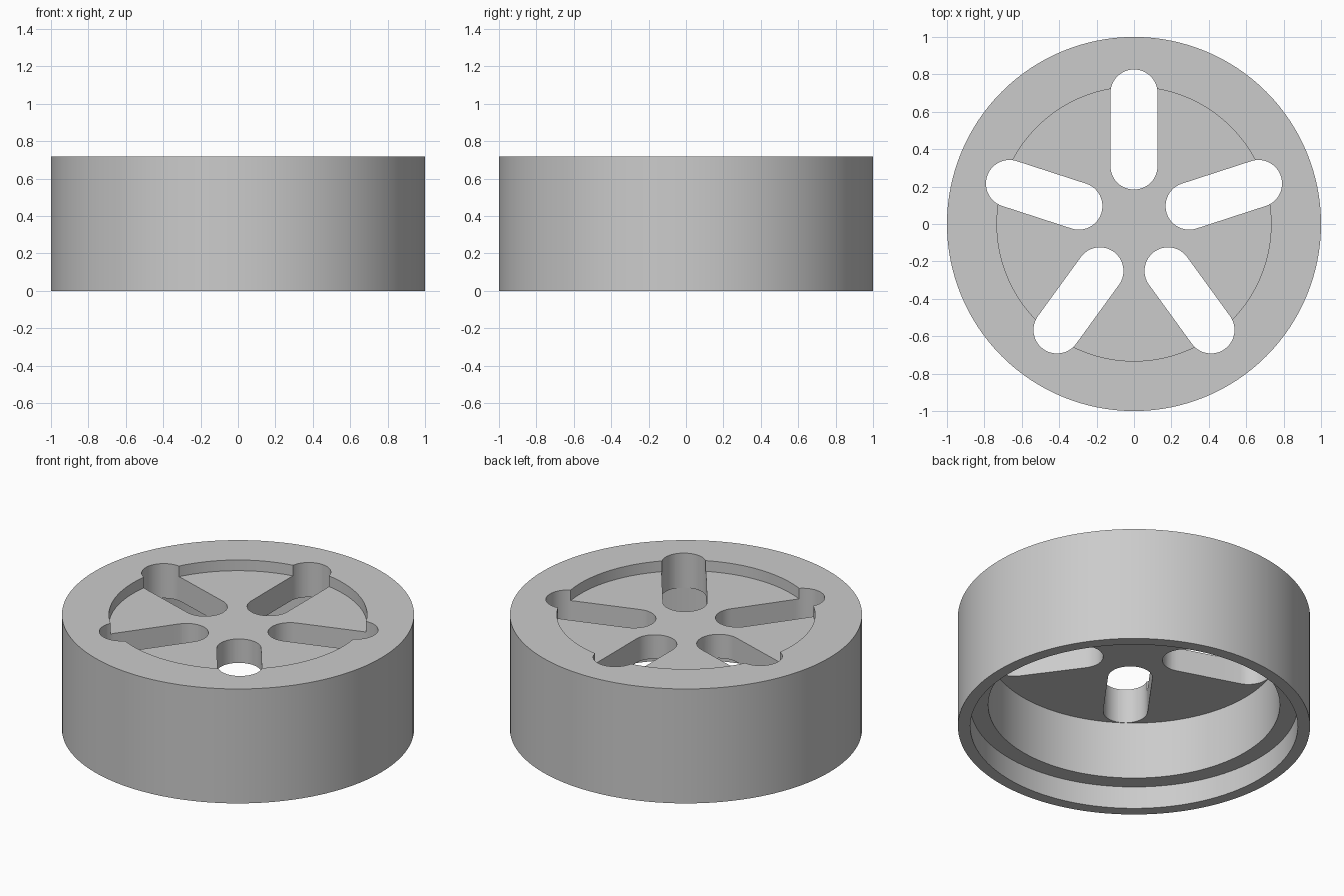
import bpy, bmesh, math
from mathutils import Matrix, Vector

if "Cube" in bpy.data.objects:
    bpy.data.objects.remove(bpy.data.objects["Cube"], do_unlink=True)

grey = bpy.data.materials.new("light grey")
grey.use_nodes = True
colour = (0.6, 0.6, 0.6, 1)
grey.diffuse_color = colour
grey.node_tree.nodes["Principled BSDF"].inputs["Base Color"].default_value = colour


def make_object(name, bm):
    bmesh.ops.recalc_face_normals(bm, faces=bm.faces)
    mesh = bpy.data.meshes.new(name)
    bm.to_mesh(mesh)
    bm.free()
    obj = bpy.data.objects.new(name, mesh)
    obj.data.materials.append(grey)
    bpy.context.collection.objects.link(obj)
    return obj


# Ring body: half section (radius, height) with stepped bore below and recess above
SECTION = [(0, 0.5), (0.828, 0.5), (0.828, 0.14), (0.93, 0.14), (0.93, 0),
           (1, 0), (1, 0.717), (0.733, 0.717), (0.733, 0.65), (0, 0.65)]
bm = bmesh.new()
verts = [bm.verts.new((r, 0, z)) for r, z in SECTION]
edges = [bm.edges.new(pair) for pair in zip(verts, verts[1:])]
bmesh.ops.spin(bm, geom=verts + edges, cent=(0, 0, 0), axis=(0, 0, 1),
               angle=math.tau, steps=128, use_merge=True)
bmesh.ops.remove_doubles(bm, verts=bm.verts, dist=0.0001)
body = make_object("vented_ring_cap", bm)

# Slot cutters: five rounded slots around the axis
INNER, OUTER, RADIUS, ARC = 0.31, 0.7, 0.126, 24
outline = []
for centre, start in ((OUTER, -math.pi / 2), (INNER, math.pi / 2)):
    for i in range(ARC + 1):
        a = start + math.pi * i / ARC
        outline.append(Vector((centre + RADIUS * math.cos(a), RADIUS * math.sin(a), 0.4)))
bm = bmesh.new()
for k in range(5):
    turn = Matrix.Rotation(math.pi / 2 + math.tau * k / 5, 3, "Z")
    face = bm.faces.new([bm.verts.new(turn @ p) for p in outline])
    top = bmesh.ops.extrude_face_region(bm, geom=[face], use_keep_orig=True)["geom"]
    bmesh.ops.translate(bm, vec=(0, 0, 0.5),
                        verts=[g for g in top if isinstance(g, bmesh.types.BMVert)])
cutter = make_object("slot_cutter", bm)
cutter.hide_render = True

# Cut the slots, then shade the round walls smooth
cut = body.modifiers.new("slots", "BOOLEAN")
cut.operation = "DIFFERENCE"
cut.solver = "EXACT"
cut.object = cutter
bpy.ops.object.select_all(action="DESELECT")
body.select_set(True)
bpy.context.view_layer.objects.active = body
bpy.ops.object.modifier_apply(modifier=cut.name)
bpy.data.objects.remove(cutter, do_unlink=True)
bpy.ops.object.shade_smooth_by_angle(angle=math.radians(30))
